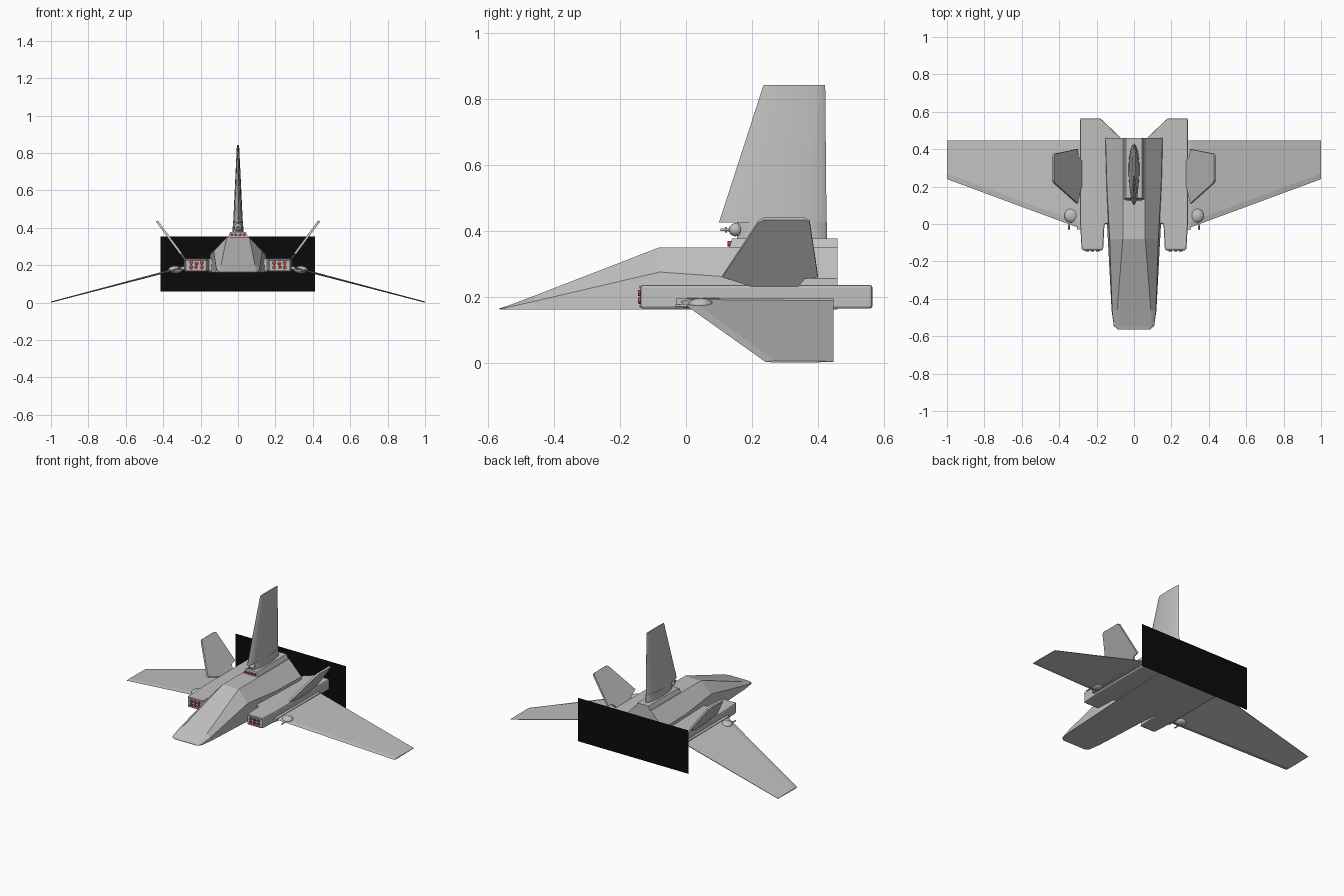
import bpy, bmesh, math
from mathutils import Vector

if "Cube" in bpy.data.objects:
    bpy.data.objects.remove(bpy.data.objects["Cube"])


def material(name, rgb):
    m = bpy.data.materials.new(name)
    m.diffuse_color = (*rgb, 1)
    m.use_nodes = True
    m.node_tree.nodes["Principled BSDF"].inputs["Base Color"].default_value = m.diffuse_color
    return m


GREY = material("hull_grey", (0.53, 0.53, 0.53))
RED = material("thruster_red", (0.42, 0.06, 0.06))
BLACK = material("exhaust_black", (0.003, 0.003, 0.003))


def finish(name, bm, mat, smooth=None, bevel=0):
    bmesh.ops.recalc_face_normals(bm, faces=bm.faces[:])
    me = bpy.data.meshes.new(name)
    bm.to_mesh(me)
    bm.free()
    me.materials.append(mat)
    if smooth:
        for p in me.polygons:
            p.use_smooth = True
        me.set_sharp_from_angle(angle=math.radians(smooth))
    ob = bpy.data.objects.new(name, me)
    bpy.context.collection.objects.link(ob)
    if bevel:
        b = ob.modifiers.new("bevel", 'BEVEL')
        b.width, b.segments = bevel, 2
        b.limit_method = 'ANGLE'
    return ob


def loft(name, rings, mat=GREY, smooth=None, bevel=0):
    """Skin a list of equal-length rings and cap both ends."""
    bm = bmesh.new()
    vs = [[bm.verts.new(p) for p in r] for r in rings]
    n = len(vs[0])
    for a, b in zip(vs, vs[1:]):
        for i in range(n):
            j = (i + 1) % n
            bm.faces.new((a[i], a[j], b[j], b[i]))
    bm.faces.new(vs[0])
    bm.faces.new(vs[-1])
    return finish(name, bm, mat, smooth, bevel)


def ball(name, c, r, mat=GREY):
    bm = bmesh.new()
    bmesh.ops.create_uvsphere(bm, u_segments=16, v_segments=10, radius=1)
    bmesh.ops.scale(bm, vec=r, verts=bm.verts)
    bmesh.ops.translate(bm, vec=c, verts=bm.verts)
    return finish(name, bm, mat, 60)


def rod(name, a, b, r1, r2, mat=GREY):
    a, b = Vector(a), Vector(b)
    d = b - a
    bm = bmesh.new()
    bmesh.ops.create_cone(bm, cap_ends=True, segments=12, radius1=r1, radius2=r2, depth=d.length)
    bmesh.ops.rotate(bm, matrix=d.to_track_quat('Z', 'Y').to_matrix(), verts=bm.verts)
    bmesh.ops.translate(bm, vec=(a + b) / 2, verts=bm.verts)
    return finish(name, bm, mat, 40)


# Faceted fuselage: y, bottom half width, crease (x, z), top (x, z)
stations = [(-0.565, 0.085, 0.085, 0.163, 0.07, 0.165),
            (-0.545, 0.108, 0.107, 0.167, 0.095, 0.171),
            (-0.46, 0.12, 0.117, 0.186, 0.09, 0.203),
            (-0.08, 0.14, 0.13, 0.275, 0.06, 0.35),
            (0.20, 0.155, 0.145, 0.255, 0.06, 0.35),
            (0.46, 0.16, 0.152, 0.255, 0.06, 0.35)]
rings = []
for y, b, m, zm, t, zt in stations:
    half = [(b, 0.162), (m, zm), (t, zt)]
    rings.append([(x, y, z) for x, z in half] + [(-x, y, z) for x, z in reversed(half)])
loft("fuselage", rings)

# Raised spine under the tail fin
loft("spine", [[(-w, f, z), (w, f, z), (w, 0.46, z), (-w, 0.46, z)]
               for w, f, z in ((0.056, 0.13, 0.345), (0.042, 0.14, 0.377))])
for i in range(4):
    x = (i - 1.5) * 0.022
    rod("spine_thruster", (x, 0.15, 0.361), (x, 0.126, 0.361), 0.009, 0.008, RED)


# Tail fin with a lens-shaped section
def lens(y0, y1, w, z, n=16):
    c, h = (y0 + y1) / 2, (y1 - y0) / 2
    return [(w * math.sin(a), c - h * math.cos(a), z)
            for a in (2 * math.pi * i / n for i in range(n))]


loft("tail_fin", [lens(0.10, 0.426, 0.026, 0.425), lens(0.235, 0.422, 0.006, 0.842)], smooth=40)
loft("tail_fin_foot", [lens(0.155, 0.428, 0.03, 0.37), lens(0.155, 0.427, 0.027, 0.426)], smooth=40)

# Gun below the fin's leading edge
ball("tail_gun_ball", (0, 0.15, 0.403), (0.02, 0.02, 0.02))
rod("tail_gun_barrel", (0, 0.15, 0.403), (0, 0.105, 0.403), 0.005, 0.004)
rod("tail_gun_ring", (0, 0.125, 0.403), (0, 0.118, 0.403), 0.009, 0.009)

for s, side in ((-1, "left"), (1, "right")):
    # Engine nacelle, widening inward under the fuselage
    plan = [(0.165, -0.138), (0.28, -0.138), (0.288, 0.0), (0.288, 0.565),
            (0.18, 0.565), (0.07, 0.46), (0.07, 0.0), (0.158, 0.0)]
    loft(side + "_nacelle", [[(s * x, y, z) for x, y in plan] for z in (0.164, 0.236)], bevel=0.008)
    # Two rows of forward nozzles
    for i in range(3):
        for z in (0.188, 0.211):
            x = s * (0.222 + (i - 1) * 0.028)
            rod(side + "_nozzle", (x, -0.13, z), (x, -0.146, z), 0.0105, 0.009, RED)
    # Frame around the nozzles
    for z in (0.171, 0.229):
        rod(side + "_nozzle_frame", (s * 0.172, -0.139, z), (s * 0.273, -0.139, z), 0.004, 0.004)

    # Drooped wing
    def wing_ring(x, y0, y1, z, t):
        return [(s * x, y0, z), (s * x, y0 + 0.03, z + t), (s * x, y1, z + t * 0.4),
                (s * x, y1, z - t * 0.4), (s * x, y0 + 0.03, z - t)]
    loft(side + "_wing", [wing_ring(0.27, -0.03, 0.447, 0.195, 0.006),
                          wing_ring(1.0, 0.24, 0.447, 0.003, 0.003)])
    # Wing root fairing bar
    loft(side + "_wing_root", [[(s * x, y, z) for x, z in
         ((0.28, 0.177), (0.305, 0.177), (0.305, 0.194), (0.28, 0.194))] for y in (-0.03, 0.447)])

    # Canted fin: side outline (y, z) leaning outward
    outline = [(0.20, 0.234), (0.11, 0.262), (0.22, 0.428), (0.235, 0.436), (0.36, 0.436),
               (0.375, 0.428), (0.40, 0.262), (0.36, 0.257), (0.34, 0.234)]
    loft(side + "_canted_fin", [[(s * (0.285 + (z - 0.235) * 0.74 + o), y, z - o * 0.7)
                                 for y, z in outline] for o in (-0.005, 0.005)])

    # Gun pod on the wing's leading edge
    ball(side + "_gun_pod", (s * 0.335, 0.045, 0.176), (0.038, 0.038, 0.02))
    rod(side + "_gun_barrel", (s * 0.345, 0.02, 0.173), (s * 0.348, -0.032, 0.173), 0.006, 0.004)
    rod(side + "_pod_pylon", (s * 0.295, 0.045, 0.178), (s * 0.335, 0.045, 0.178), 0.009, 0.009)

# Flat black exhaust panel across the stern
bm = bmesh.new()
bm.faces.new([bm.verts.new((x, 0.566, z)) for x, z in
              ((-0.415, 0.06), (0.412, 0.06), (0.412, 0.353), (-0.415, 0.353))])
finish("exhaust_panel", bm, BLACK)
